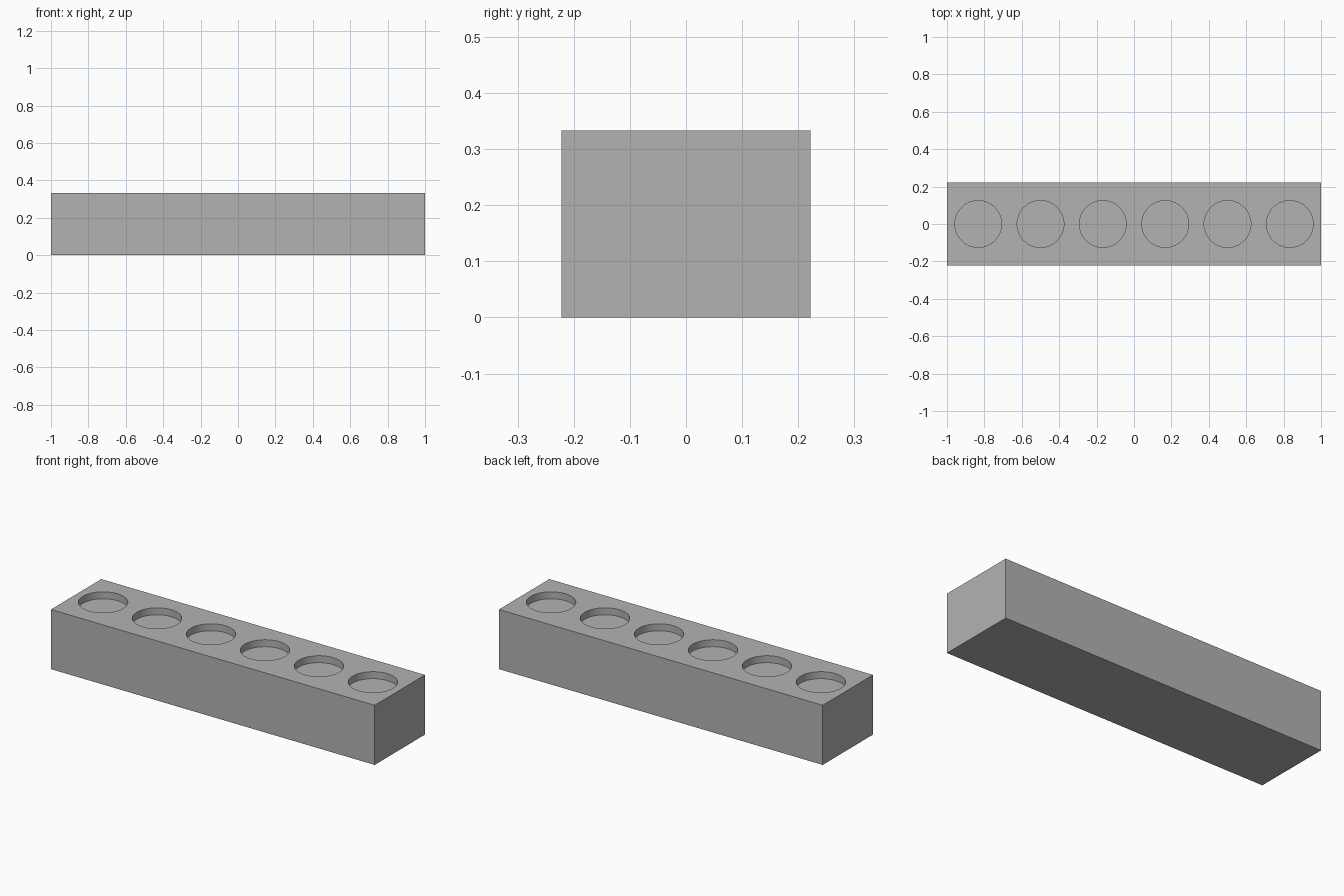
import bpy
import bmesh
import math
from mathutils import Matrix, Vector

cube = bpy.data.objects.get("Cube")
if cube:
    bpy.data.objects.remove(cube, do_unlink=True)

LENGTH, WIDTH, HEIGHT = 2.0, 0.444, 0.333
HOLES, RADIUS, DEPTH = 6, 0.125, 0.039
PITCH = LENGTH / HOLES

grey = bpy.data.materials.new("grey")
grey.use_nodes = True
grey.diffuse_color = (0.45, 0.45, 0.45, 1)
grey.node_tree.nodes["Principled BSDF"].inputs["Base Color"].default_value = grey.diffuse_color


def add_object(name, bm):
    mesh = bpy.data.meshes.new(name)
    bm.to_mesh(mesh)
    bm.free()
    mesh.materials.append(grey)
    obj = bpy.data.objects.new(name, mesh)
    bpy.context.collection.objects.link(obj)
    return obj


# Solid rectangular block
bm = bmesh.new()
bmesh.ops.create_cube(bm, size=1, matrix=Matrix.Translation((0, 0, HEIGHT / 2))
                      @ Matrix.Diagonal((LENGTH, WIDTH, HEIGHT, 1)))
block = add_object("holder_block", bm)

# Row of shallow round recesses
bm = bmesh.new()
for i in range(HOLES):
    centre = Vector(((i + 0.5) * PITCH - LENGTH / 2, 0, HEIGHT))
    bmesh.ops.create_cone(bm, cap_ends=True, segments=64, radius1=RADIUS, radius2=RADIUS,
                          depth=2 * DEPTH, matrix=Matrix.Translation(centre))
cutter = add_object("recess_cutter", bm)
cutter.hide_render = True

recesses = block.modifiers.new("recesses", 'BOOLEAN')
recesses.operation = 'DIFFERENCE'
recesses.solver = 'EXACT'
recesses.object = cutter

bpy.ops.object.select_all(action='DESELECT')
block.select_set(True)
bpy.context.view_layer.objects.active = block
bpy.ops.object.modifier_apply(modifier=recesses.name)
bpy.data.objects.remove(cutter, do_unlink=True)

# Smooth recess walls with crisp rims
bpy.ops.object.shade_smooth_by_angle(angle=math.radians(30))
